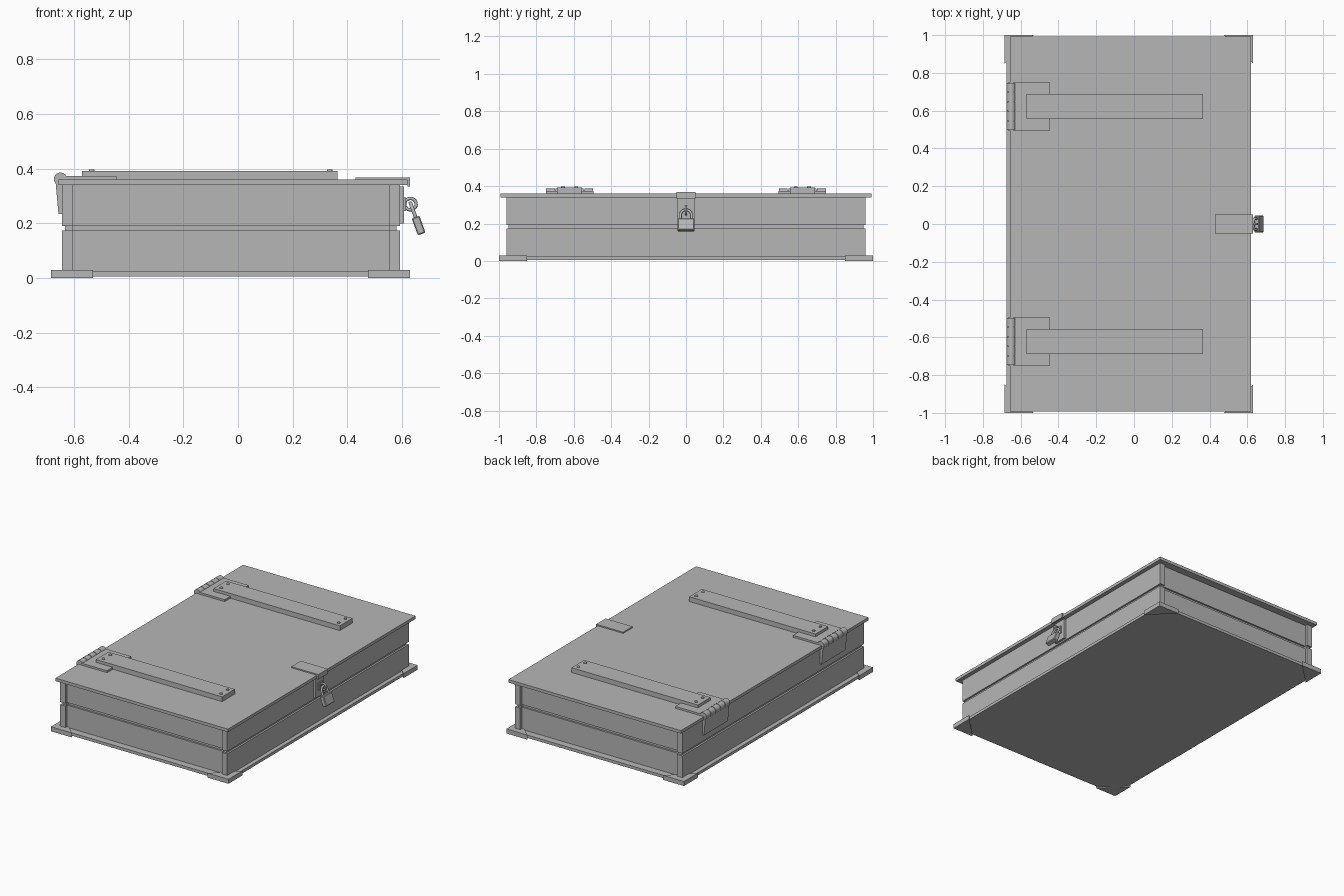
import bpy, bmesh, math
from mathutils import Matrix, Vector

if "Cube" in bpy.data.objects:
    bpy.data.objects.remove(bpy.data.objects["Cube"])

mat = bpy.data.materials.new("plain_grey")
mat.diffuse_color = (0.47, 0.47, 0.47, 1)
mat.use_nodes = True
mat.node_tree.nodes["Principled BSDF"].inputs["Base Color"].default_value = mat.diffuse_color


def finish(name, bm, smooth=False):
    bmesh.ops.recalc_face_normals(bm, faces=bm.faces)
    me = bpy.data.meshes.new(name)
    bm.to_mesh(me)
    bm.free()
    me.materials.append(mat)
    ob = bpy.data.objects.new(name, me)
    bpy.context.collection.objects.link(ob)
    if smooth:
        bpy.ops.object.select_all(action='DESELECT')
        ob.select_set(True)
        bpy.context.view_layer.objects.active = ob
        bpy.ops.object.shade_smooth_by_angle(angle=math.radians(40))
    return ob


def box(name, x0, x1, y0, y1, z0, z1):
    bm = bmesh.new()
    m = Matrix.Translation(((x0 + x1) / 2, (y0 + y1) / 2, (z0 + z1) / 2)) @ \
        Matrix.Diagonal((x1 - x0, y1 - y0, z1 - z0, 1))
    bmesh.ops.create_cube(bm, size=1, matrix=m)
    return finish(name, bm)


def prism(name, pts, vec):
    """Extrude a closed outline along vec."""
    bm = bmesh.new()
    f = bm.faces.new([bm.verts.new(p) for p in pts])
    r = bmesh.ops.extrude_face_region(bm, geom=[f])
    bmesh.ops.translate(bm, vec=Vector(vec),
                        verts=[v for v in r['geom'] if isinstance(v, bmesh.types.BMVert)])
    return finish(name, bm)


def cyl(name, loc, r, depth, axis='Z', seg=16):
    bm = bmesh.new()
    rot = Matrix.Rotation(math.pi / 2, 4, 'X') if axis == 'Y' else Matrix()
    bmesh.ops.create_cone(bm, cap_ends=True, segments=seg, radius1=r, radius2=r,
                          depth=depth, matrix=Matrix.Translation(loc) @ rot)
    return finish(name, bm, True)


def tube(name, pts, r, closed=False, seg=10):
    """Round rod swept along planar points."""
    bm = bmesh.new()
    pts = [Vector(p) for p in pts]
    n = len(pts)
    normal = (pts[1] - pts[0]).cross(pts[n // 2] - pts[0]).normalized()
    rings = []
    for i, p in enumerate(pts):
        a = pts[(i - 1) % n] if closed or i else p
        b = pts[(i + 1) % n] if closed or i < n - 1 else p
        side = (b - a).normalized().cross(normal)
        rings.append([bm.verts.new(p + r * (math.cos(t) * side + math.sin(t) * normal))
                      for t in (2 * math.pi * k / seg for k in range(seg))])
    for i in range(n if closed else n - 1):
        A, B = rings[i], rings[(i + 1) % n]
        for k in range(seg):
            bm.faces.new((A[k], A[(k + 1) % seg], B[(k + 1) % seg], B[k]))
    return finish(name, bm, True)


# base board and lid board
box("base_board", -0.675, 0.62, -0.99, 0.99, 0.006, 0.025)
box("lid_board", -0.657, 0.62, -0.992, 0.992, 0.34, 0.36)

# triangular corner feet
for cx, sx in ((-0.685, 1), (0.63, -1)):
    for sy in (-1, 1):
        prism("corner_foot", [(cx, sy, 0), (cx + sx * 0.155, sy, 0),
                              (cx, sy * 0.85, 0)], (0, 0, 0.03))

# two tiers of wall boards, and a recessed strip in the gap between them
for tier, z0, z1, d in (("lower", 0.025, 0.174, 0), ("gap", 0.174, 0.191, 0.012),
                        ("upper", 0.191, 0.34, 0)):
    ye = 0.96 - d
    box(tier + "_left_wall", -0.645 + d, -0.605, -ye, ye, z0, z1)
    box(tier + "_right_wall", 0.555, 0.592 - d, -ye, ye, z0, z1)
    for s in (-1, 1):
        ya, yb = sorted((s * (0.942 - d), s * 0.90))
        box(tier + "_end_wall", -0.605, 0.555, ya, yb, z0, z1)

for s in (-1, 1):
    # lid strap with rivets
    c = s * 0.622
    box("lid_strap", -0.57, 0.365, c - 0.067, c + 0.067, 0.36, 0.392)
    for x in (-0.535, 0.335):
        for dy in (-0.035, 0.035):
            cyl("strap_rivet", (x, c + dy, 0.393), 0.01, 0.008)
    # hinge: top leaf, side leaf and knuckles
    box("hinge_top_leaf", -0.64, -0.445, c - 0.127, c + 0.127, 0.36, 0.373)
    prism("hinge_side_leaf", [(-0.645, c - 0.127, 0.235), (-0.657, c - 0.127, 0.235),
                              (-0.668, c - 0.127, 0.355), (-0.645, c - 0.127, 0.355)],
          (0, 0.254, 0))
    cyl("hinge_pin", (-0.65, c, 0.362), 0.018, 0.25, 'Y')
    for k in range(5):
        cyl("hinge_knuckle", (-0.65, c + (k - 2) * 0.051, 0.362), 0.024, 0.047, 'Y')

# hasp folded over the lid edge, with its wall plate and ring
prism("hasp", [(0.43, -0.05, 0.36), (0.43, -0.05, 0.368), (0.63, -0.05, 0.368),
               (0.63, -0.05, 0.335), (0.62, -0.05, 0.335), (0.62, -0.05, 0.36)], (0, 0.1, 0))
box("hasp_wall_plate", 0.592, 0.607, -0.045, 0.045, 0.2, 0.335)
box("hasp_catch", 0.592, 0.614, -0.02, 0.02, 0.245, 0.295)
tube("hasp_ring", [(0.631 + 0.021 * math.cos(a), 0, 0.27 + 0.021 * math.sin(a))
                   for a in (2 * math.pi * k / 20 for k in range(20))], 0.006, True)

# padlock hanging at a tilt
tilt = Matrix.Translation((0.661, 0, 0.192)) @ Matrix.Rotation(math.radians(-20), 4, 'Y')
body = box("padlock_body", -0.015, 0.015, -0.045, 0.045, -0.033, 0.033)
bev = body.modifiers.new("bevel", 'BEVEL')
bev.width, bev.segments = 0.004, 1
arch = [(0, 0.029 * math.cos(a), 0.058 + 0.029 * math.sin(a))
        for a in (math.pi * k / 12 for k in range(13))]
shackle = tube("padlock_shackle", [(0, 0.029, 0.02)] + arch + [(0, -0.029, 0.02)], 0.007)
for ob in (body, shackle):
    ob.matrix_world = tilt
